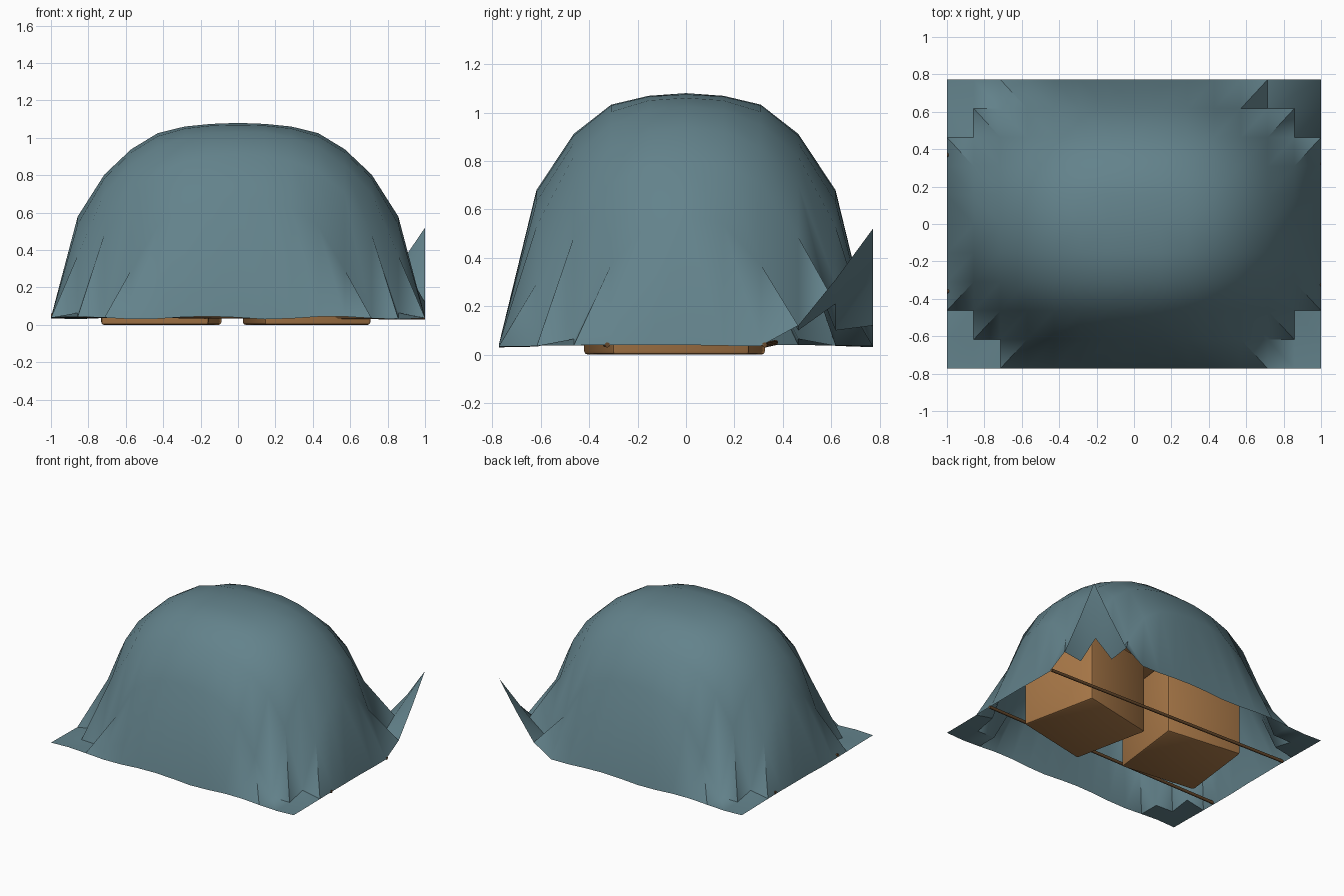
import bpy, bmesh, math
from mathutils import Matrix, Vector

if "Cube" in bpy.data.objects:
    bpy.data.objects.remove(bpy.data.objects["Cube"], do_unlink=True)


def material(name, rgb):
    m = bpy.data.materials.new(name)
    m.use_nodes = True
    m.diffuse_color = (*rgb, 1)
    bsdf = m.node_tree.nodes["Principled BSDF"]
    bsdf.inputs["Base Color"].default_value = (*rgb, 1)
    bsdf.inputs["Roughness"].default_value = 0.9
    return m


canvas = material("blue_grey_canvas", (0.125, 0.225, 0.26))
wood = material("crate_wood", (0.40, 0.19, 0.065))
cord = material("dark_cord", (0.13, 0.065, 0.025))


def finish(bm, name, mat, angle):
    mesh = bpy.data.meshes.new(name)
    bm.to_mesh(mesh)
    bm.free()
    mesh.materials.append(mat)
    ob = bpy.data.objects.new(name, mesh)
    bpy.context.collection.objects.link(ob)
    bpy.ops.object.select_all(action="DESELECT")
    ob.select_set(True)
    bpy.context.view_layer.objects.active = ob
    bpy.ops.object.shade_smooth_by_angle(angle=math.radians(angle))
    return ob


# Canvas cover: a grid draped to an oval dome, flat on the ground at its corners
NX, NY, HALF_Y = 14, 10, 0.772
DOME = [(0, 1.08), (.14, 1.075), (.29, 1.06), (.43, 1.025), (.57, .94),
        (.71, .81), (.80, .68), (.857, .58), (1, .04)]
# Height of the wind-blown corner, by grid steps from its tip
BLOWN = {(0, 0): .52, (0, 1): .31, (1, 1): .21, (0, 2): .12, (1, 2): .10}


def dome_height(r):
    for (r0, z0), (r1, z1) in zip(DOME, DOME[1:]):
        if r <= r1:
            return z0 + (z1 - z0) * (r - r0) / (r1 - r0)
    return 0


def height(i, j):
    steps = tuple(sorted((NX - i, NY - j)))
    if steps in BLOWN:
        return BLOWN[steps]
    u, v = abs(2 * i / NX - 1), abs(2 * j / NY - 1)
    hem = 0.038 + 0.008 * math.sin(1.3 * i + 0.4) * math.cos(0.9 * j)
    return max(hem, dome_height((u ** 2.4 + v ** 2.4) ** (1 / 2.4)))


bm = bmesh.new()
grid = [[bm.verts.new((2 * i / NX - 1, HALF_Y * (2 * j / NY - 1), height(i, j)))
         for j in range(NY + 1)] for i in range(NX + 1)]
for i in range(NX):
    for j in range(NY):
        a, b, c, d = grid[i][j], grid[i + 1][j], grid[i + 1][j + 1], grid[i][j + 1]
        # Each cell is split along the diagonal that runs outward
        if (i < NX / 2) == (j < NY / 2):
            bm.faces.new((a, b, c))
            bm.faces.new((a, c, d))
        else:
            bm.faces.new((a, b, d))
            bm.faces.new((b, c, d))
finish(bm, "canvas_cover", canvas, 60)


# Crates under the canvas
def crate(name, center, size, turn):
    bm = bmesh.new()
    bmesh.ops.create_cube(bm, size=1, matrix=Matrix.Diagonal((*size, 1)))
    bmesh.ops.bevel(bm, geom=bm.edges[:], offset=0.015, segments=2,
                    profile=0.5, affect="EDGES")
    bm.transform(Matrix.Translation(center) @ Matrix.Rotation(math.radians(turn), 4, "Z"))
    return finish(bm, name, wood, 30)


crate("left_crate", (0.367, -0.08, 0.275), (0.58, 0.58, 0.55), 12)
crate("right_crate", (-0.41, 0.005, 0.28), (0.58, 0.58, 0.56), -7)
crate("top_crate", (-0.03, 0.0, 0.76), (0.52, 0.48, 0.38), 5)


# Cords running along the hem
def rope(name, start, end):
    start, end = Vector(start), Vector(end)
    along = end - start
    bm = bmesh.new()
    bmesh.ops.create_cone(bm, cap_ends=True, segments=8, radius1=0.011,
                          radius2=0.011, depth=along.length)
    turn = along.to_track_quat("Z", "Y").to_matrix().to_4x4()
    bm.transform(Matrix.Translation((start + end) / 2) @ turn)
    return finish(bm, name, cord, 50)


rope("back_cord", (1, 0.325, 0.04), (-1, 0.37, 0.05))
rope("front_cord", (1, -0.325, 0.04), (-1, -0.36, 0.05))
